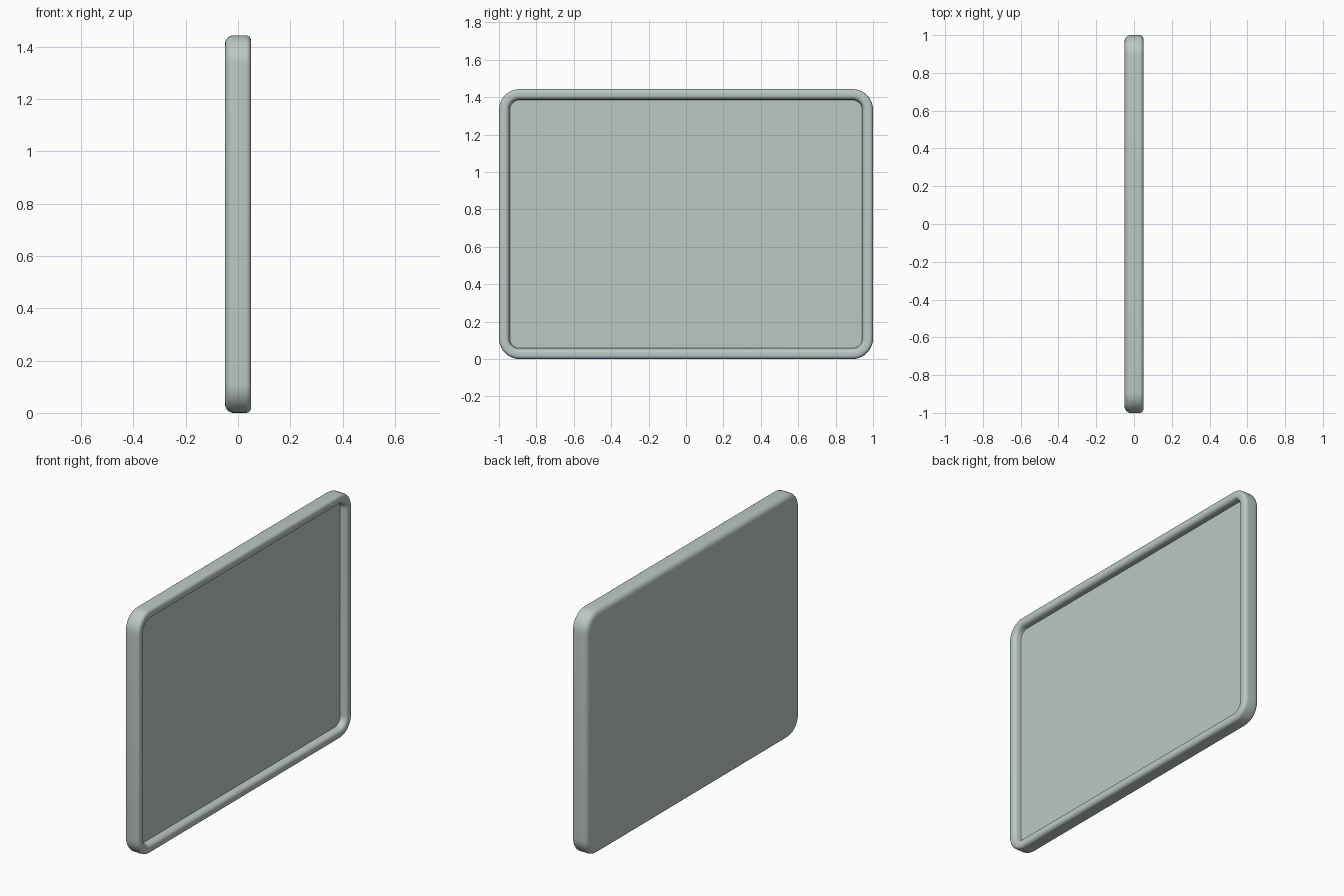
import bpy, bmesh, math

if "Cube" in bpy.data.objects:
    bpy.data.objects.remove(bpy.data.objects["Cube"])

W, H, R = 1.0, 1.443, 0.11   # half width, height, corner radius

mat = bpy.data.materials.new("pale grey green")
mat.diffuse_color = (0.50, 0.58, 0.56, 1)
mat.use_nodes = True
mat.node_tree.nodes["Principled BSDF"].inputs["Base Color"].default_value = mat.diffuse_color

def arc(cx, cy, rx, ry, a0, a1, n):
    return [(cx + rx * math.cos(math.radians(a0 + (a1 - a0) * i / n)),
             cy + ry * math.sin(math.radians(a0 + (a1 - a0) * i / n))) for i in range(n + 1)]

def outline(inset, seg=10):
    """Rounded rectangle in y, z, shrunk by inset"""
    r = max(R - inset, 0.012)
    pts = []
    for k, (sy, sz) in enumerate([(1, 1), (-1, 1), (-1, -1), (1, -1)]):
        cy = sy * (W - inset - r)
        cz = H / 2 + sz * (H / 2 - inset - r)
        pts += arc(cy, cz, r, r, 90 * k, 90 * k + 90, seg)
    return pts

# Cross-section as (inset, x): back edge, outer side, rim, recess wall, floor
profile = [(0.12, -0.05)]
profile += arc(0.035, -0.018, 0.035, 0.032, 270, 180, 7)
profile += arc(0.02, 0.03, 0.02, 0.02, 180, 90, 6)
profile += arc(0.033, 0.028, 0.022, 0.022, 90, 0, 6)
profile += [(0.058, 0.010), (0.10, 0.010)]

bm = bmesh.new()
loops = [[bm.verts.new((x, y, z)) for y, z in outline(i)] for i, x in profile]
for a, b in zip(loops, loops[1:]):
    n = len(a)
    for i in range(n):
        j = (i + 1) % n
        bm.faces.new((a[i], a[j], b[j], b[i]))
bm.faces.new(loops[0])
bm.faces.new(loops[-1])
bmesh.ops.recalc_face_normals(bm, faces=bm.faces)
me = bpy.data.meshes.new("framed_panel")
bm.to_mesh(me)
bm.free()
me.materials.append(mat)
ob = bpy.data.objects.new("framed_panel", me)
bpy.context.collection.objects.link(ob)
bpy.context.view_layer.objects.active = ob
ob.select_set(True)
bpy.ops.object.shade_smooth_by_angle(angle=math.radians(40))
